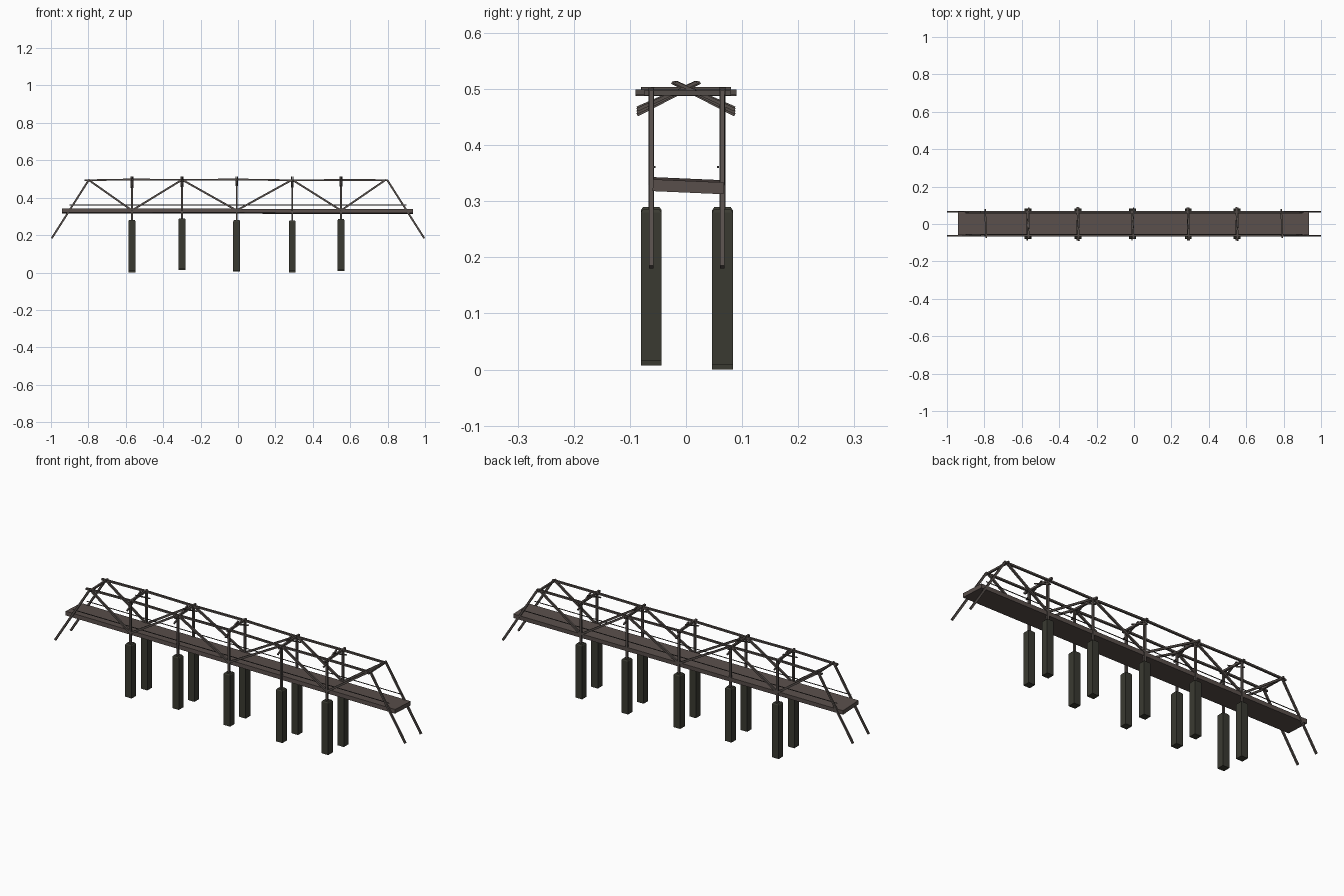
import bpy, bmesh, math
from mathutils import Vector, Matrix

if "Cube" in bpy.data.objects:
    bpy.data.objects.remove(bpy.data.objects["Cube"])


def material(name, color):
    m = bpy.data.materials.new(name)
    m.diffuse_color = (*color, 1)
    m.use_nodes = True
    m.node_tree.nodes["Principled BSDF"].inputs["Base Color"].default_value = m.diffuse_color
    return m


TIMBER = material("weathered timber", (0.090, 0.075, 0.068))
DECKING = material("deck brown", (0.100, 0.078, 0.070))
STONE = material("dark mossy stone", (0.042, 0.042, 0.031))
CABLE = material("dark rail", (0.050, 0.045, 0.042))


def finish(name, bm, mat):
    bmesh.ops.recalc_face_normals(bm, faces=bm.faces)
    me = bpy.data.meshes.new(name)
    bm.to_mesh(me)
    bm.free()
    me.materials.append(mat)
    ob = bpy.data.objects.new(name, me)
    bpy.context.collection.objects.link(ob)
    return ob


def beam(name, a, b, w=0.01, h=0.01, mat=TIMBER, side=Vector((0, 1, 0))):
    """Rectangular bar from a to b; w is the size along 'side', h across it."""
    a, b = Vector(a), Vector(b)
    d = (b - a).normalized()
    s = (side - d * side.dot(d)).normalized()
    u = d.cross(s)
    bm = bmesh.new()
    rings = [[bm.verts.new(p + s * w / 2 * i + u * h / 2 * j)
              for i, j in ((-1, -1), (1, -1), (1, 1), (-1, 1))] for p in (a, b)]
    for k in range(4):
        n = (k + 1) % 4
        bm.faces.new((rings[0][k], rings[0][n], rings[1][n], rings[1][k]))
    bm.faces.new(rings[0])
    bm.faces.new(rings[1])
    return finish(name, bm, mat)


def pier(name, x, y, z0, z1):
    """Square pier with a chamfered top."""
    bm = bmesh.new()
    rings = []
    for z, r in ((z0, 0.0185), (z1 - 0.006, 0.0185), (z1, 0.0145)):
        rings.append([bm.verts.new((x + r * i, y + r * j, z))
                      for i, j in ((-1, -1), (1, -1), (1, 1), (-1, 1))])
    for lo, hi in zip(rings, rings[1:]):
        for k in range(4):
            n = (k + 1) % 4
            bm.faces.new((lo[k], lo[n], hi[n], hi[k]))
    bm.faces.new(rings[0])
    bm.faces.new(rings[-1])
    return finish(name, bm, STONE)


X_AXIS = Vector((1, 0, 0))
SIDES = (("front", -0.062), ("back", 0.065))
PIER_X = (-0.567, -0.299, -0.007, 0.29, 0.551)
PIER_Z = ((0.007, 0.281), (0.02, 0.29), (0.012, 0.28), (0.007, 0.277), (0.015, 0.286))
TOP = 0.496
LOW = 0.332

# Deck slab, slightly tilted across its width
deck = beam("deck", (-0.94, 0.004, 0.330), (0.935, 0.004, 0.326), 0.126, 0.021, DECKING)
deck.data.transform(Matrix.Translation((0, 0, 0.328))
                    @ Matrix.Rotation(math.radians(-2.5), 4, 'X')
                    @ Matrix.Translation((0, 0, -0.328)))

for side, y in SIDES:
    # Stone piers with timber posts rising from them to the top chord
    for i, (x, (z0, z1)) in enumerate(zip(PIER_X, PIER_Z)):
        drop = -0.007 if side == "back" else 0
        pier(f"{side}_pier_{i}", x, y, z0 + drop, z1)
        beam(f"{side}_post_{i}", (x, y, z1 - 0.01), (x, y, TOP), 0.01, 0.01)

    # Top chord, laid as overlapping lengths
    joints = (-0.82, -0.57, -0.30, -0.01, 0.29, 0.55, 0.80)
    heights = (0.495, 0.5, 0.497, 0.5, 0.495, 0.497, 0.496)
    for i in range(6):
        beam(f"{side}_top_chord_{i}", (joints[i], y, heights[i] - 0.002),
             (joints[i + 1] + 0.01 * (i < 5), y, heights[i + 1] - 0.002), 0.01, 0.009)

    # Zigzag truss diagonals
    zig = ((-0.80, TOP), (-0.567, LOW), (-0.299, TOP), (-0.007, LOW),
           (0.29, TOP), (0.551, LOW), (0.79, TOP))
    for i, (p, q) in enumerate(zip(zig, zig[1:])):
        beam(f"{side}_diagonal_{i}", (p[0], y, p[1]), (q[0], y, q[1]), 0.009, 0.010)

    # Raking end struts reaching below the deck
    for end, s in (("left", -1), ("right", 1)):
        beam(f"{side}_{end}_end_strut", (0.797 * s, y, TOP), (0.996 * s, y, 0.183),
             0.008, 0.010)

    # Thin hand rail
    ry = -0.056 if side == "front" else 0.057
    beam(f"{side}_hand_rail", (-0.90, ry, 0.361), (0.90, ry, 0.361), 0.003, 0.003, CABLE)

# Cross beams over the portals at both ends
for i, x in enumerate((-0.793, 0.79)):
    beam(f"end_cross_beam_{i}", (x + 0.003, -0.075, 0.493), (x - 0.003, 0.08, 0.493),
         0.009, 0.009, side=X_AXIS)

# Cross beams with crossed knee braces over each pair of posts
for i, x in enumerate(PIER_X):
    z = (0.498, 0.493, 0.4985, 0.493, 0.494)[i]
    r = (0.078, 0.09, 0.08, 0.088, 0.09)[i]
    beam(f"cross_beam_{i}", (x + 0.004, -r, z), (x - 0.004, r, z), 0.010, 0.010, side=X_AXIS)
    lift = (0.0, 0.006, 0.012, 0.004, 0.009)[i]
    for side, s in (("front", -1), ("back", 1)):
        beam(f"{side}_knee_brace_{i}", (x + s * 0.004, 0.087 * s, 0.454 + lift),
             (x + s * 0.004, -0.025 * s + 0.6 * lift * s, 0.512), 0.007, 0.006, side=X_AXIS)
